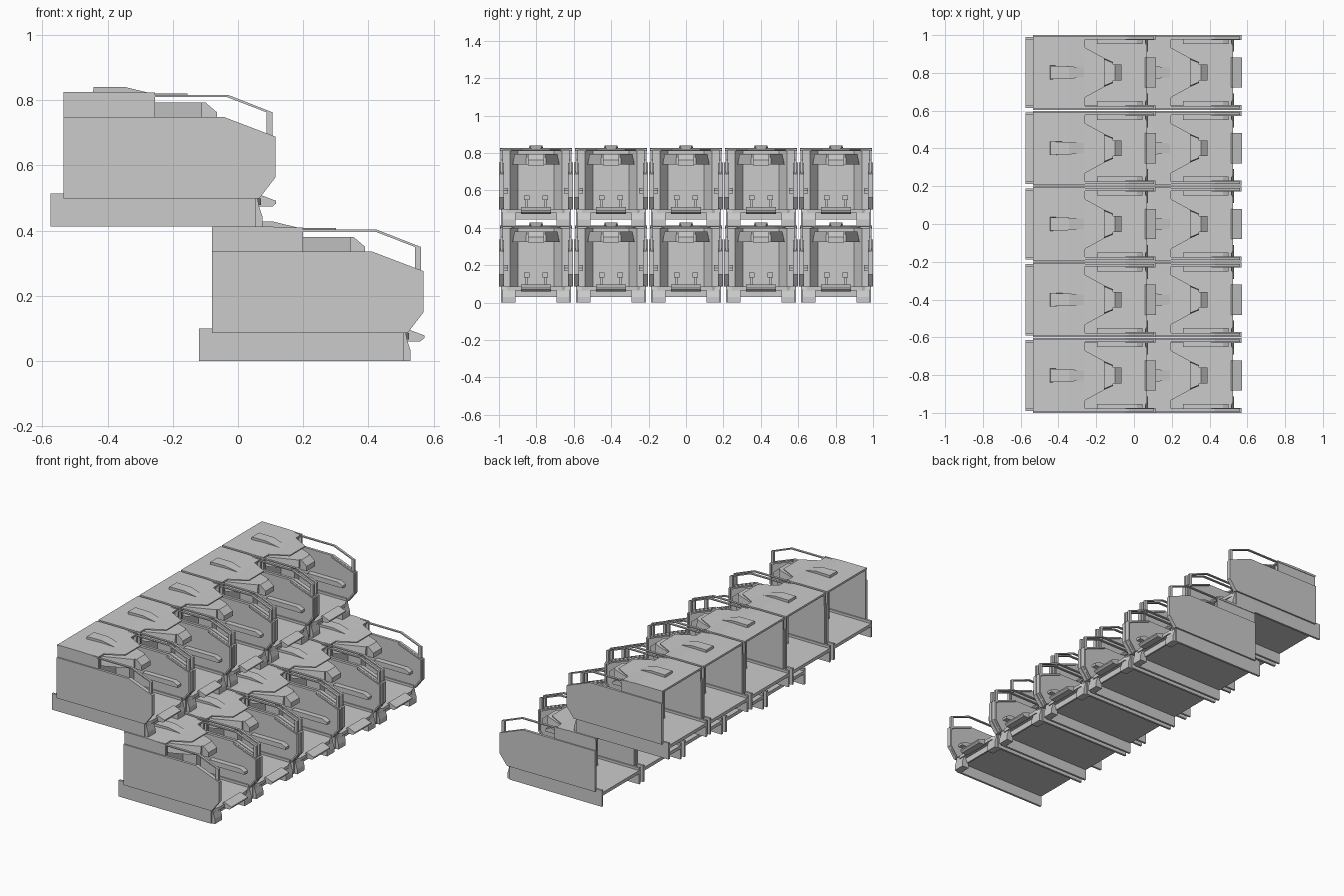
import bpy, bmesh
from mathutils import Vector

if "Cube" in bpy.data.objects:
    bpy.data.objects.remove(bpy.data.objects["Cube"])

PITCH = 0.401
parts = []          # (name, mesh) of one bay, in lower-row coordinates

def add_part(name, bm):
    bmesh.ops.recalc_face_normals(bm, faces=bm.faces)
    me = bpy.data.meshes.new(name)
    bm.to_mesh(me)
    bm.free()
    parts.append((name, me))

def loft(bm, a, b):
    """Closed solid between two matching loops."""
    va, vb = [bm.verts.new(p) for p in a], [bm.verts.new(p) for p in b]
    bm.faces.new(va)
    bm.faces.new(vb[::-1])
    n = len(a)
    for i in range(n):
        j = (i + 1) % n
        bm.faces.new((va[i], vb[i], vb[j], va[j]))

def side_prism(bm, prof, y0, y1, mirror=False):
    """Extrude an x-z profile along y."""
    for s in ((1, -1) if mirror else (1,)):
        loft(bm, [(x, s * y0, z) for x, z in prof], [(x, s * y1, z) for x, z in prof])

def plan_prism(bm, prof, z0, z1):
    """Extrude an x-y outline along z."""
    loft(bm, [(x, y, z0) for x, y in prof], [(x, y, z1) for x, y in prof])

def rect(x0, x1, z0, z1):
    return [(x0, z0), (x1, z0), (x1, z1), (x0, z1)]

def mirrored(half):
    return half + [(x, -y) for x, y in reversed(half)]

# outer side plates with chamfered front
bm = bmesh.new()
side_prism(bm, [(-.08, .085), (-.08, .336), (.41, .336), (.57, .275), (.57, .15), (.52, .085)],
           .182, .198, True)
add_part("side_plate", bm)

# upper side walls under the roof
bm = bmesh.new()
side_prism(bm, rect(-.08, .2, .33, .41), .18, .19, True)
add_part("upper_side_wall", bm)

# long skirts below the plates
bm = bmesh.new()
side_prism(bm, [(-.12, 0), (-.12, .1), (.51, .1), (.51, 0)], .175, .188, True)
add_part("side_skirt", bm)

# floor deck with tapered front
bm = bmesh.new()
plan_prism(bm, mirrored([(-.12, .185), (.5, .185), (.525, .14), (.525, .1)]), .065, .085)
add_part("floor", bm)

# roof sheet with a tapered tongue above the nose
bm = bmesh.new()
side_prism(bm, [(-.08, .4), (-.08, .412), (.1, .412), (.195, .407), (.195, .397)], -.193, .193)
plan_prism(bm, mirrored([(.155, .135), (.19, .135), (.30, .075)]), .4, .407)
add_part("roof", bm)

# tapered cap on the roof
bm = bmesh.new()
loft(bm, [(.01, -.037, .41), (.01, .037, .41), (.2, .025, .405), (.2, -.025, .405)],
     [(.012, -.035, .427), (.012, .035, .427), (.11, .033, .427), (.11, -.033, .427)])
add_part("roof_cap", bm)

# rear partition set under the roof edge, with angled wings
bm = bmesh.new()
half = [(.18, .183), (.18, .14), (.12, .095)]
back = [(.168, .183), (.168, .145), (.108, .1)]
for s in (1, -1):
    plan_prism(bm, [(x, s * y) for x, y in half + back[::-1]], .08, .4)
side_prism(bm, rect(.108, .12, .08, .4), -.1, .1)
add_part("rear_partition", bm)

# overhead nose: wedge narrowing forward with a sloping tip
bm = bmesh.new()
outline = mirrored([(.13, .125), (.185, .125), (.345, .055)])
loft(bm, [(x, y, .325) for x, y in outline], [(x, y * .92, .38) for x, y in outline])
side_prism(bm, [(.34, .32), (.34, .38), (.355, .38), (.39, .35), (.39, .32)], -.042, .042)
add_part("overhead_nose", bm)

# guard rails over the open side walls
bm = bmesh.new()
rail = [(.155, .403), (.425, .403), (.56, .35), (.56, .343), (.42, .397), (.155, .397)]
side_prism(bm, rail, .176, .19, True)
side_prism(bm, rect(.543, .561, .27, .35), .176, .19, True)
add_part("guard_rail", bm)

# inner flange along the front edge of the plates
bm = bmesh.new()
side_prism(bm, [(.41, .334), (.568, .274), (.568, .15), (.52, .088), (.512, .088), (.558, .152),
                (.558, .27), (.41, .325)], .172, .183, True)
add_part("front_flange", bm)

# arm ledges on the inside of the plates
bm = bmesh.new()
side_prism(bm, [(.26, .17), (.26, .2), (.47, .2), (.5, .185), (.5, .17)], .15, .184, True)
add_part("side_ledge", bm)

# paired pegs on the partition
bm = bmesh.new()
for s in (1, -1):
    side_prism(bm, rect(.115, .145, .135, .16), s * .035, s * .065)
    side_prism(bm, rect(.118, .13, .085, .137), s * .044, s * .056)
add_part("partition_pegs", bm)

# front feet at the bay corners, joined by a thin recessed apron
bm = bmesh.new()
side_prism(bm, [(.485, 0), (.485, .035), (.505, .05), (.5, .085), (.515, .085), (.52, .06),
                (.53, .03), (.53, 0)], .11, .18, True)
side_prism(bm, rect(.488, .498, .03, .07), -.12, .12)
add_part("front_foot", bm)

# protruding front lip
bm = bmesh.new()
side_prism(bm, [(.505, .075), (.522, .097), (.572, .078), (.572, .07), (.56, .06), (.52, .06)],
           -.08, .08)
add_part("front_lip", bm)

# two stepped rows of five bays sharing the same meshes
for row, (dx, dz) in {"lower": (0, 0), "upper": (-.455, .413)}.items():
    for i in range(5):
        for name, me in parts:
            ob = bpy.data.objects.new(f"{row}_bay{i + 1}_{name}", me)
            ob.location = Vector((dx, (i - 2) * PITCH, dz))
            bpy.context.collection.objects.link(ob)
